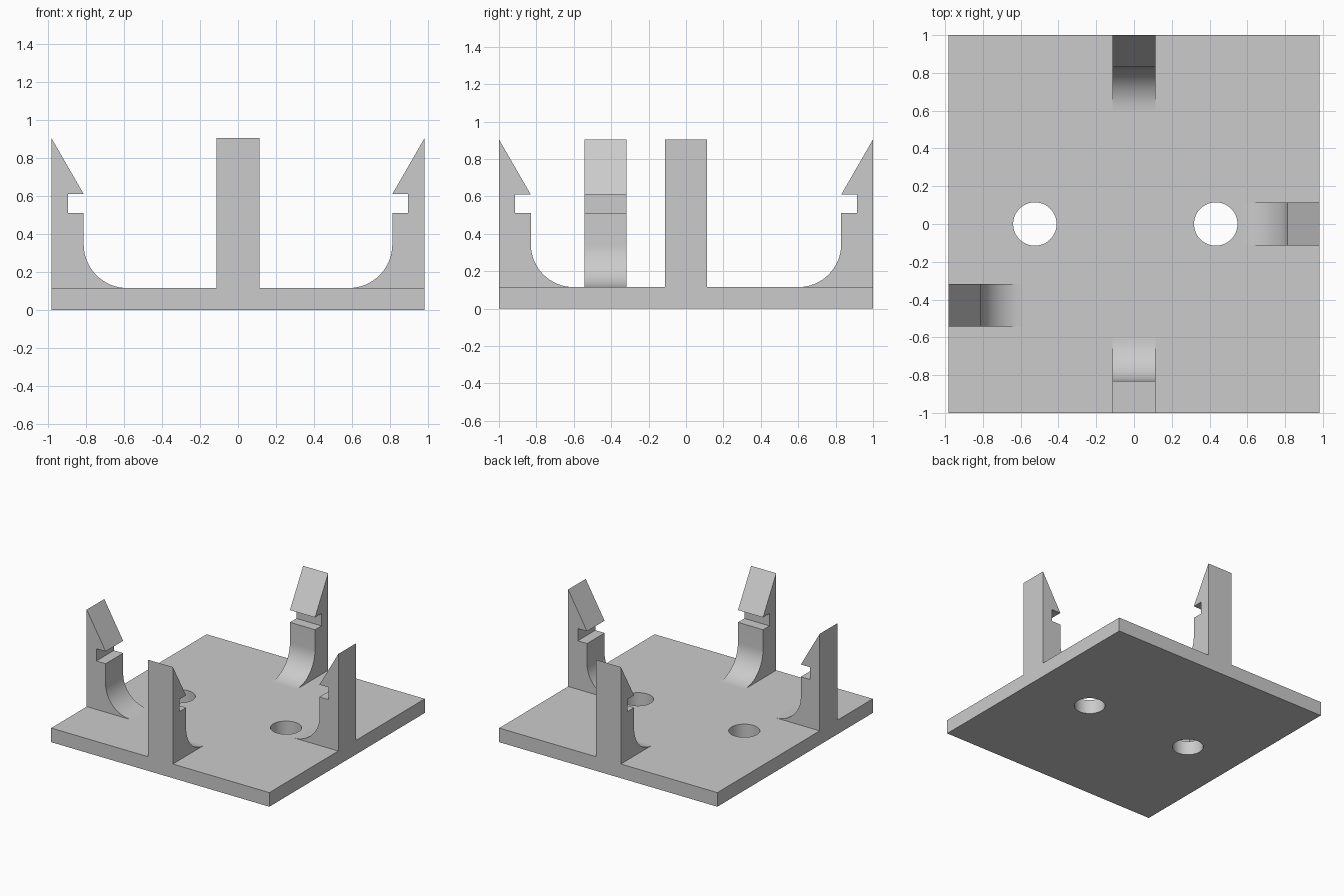
import bpy
import bmesh
from math import cos, sin, pi, radians
from mathutils import Matrix

old = bpy.data.objects.get("Cube")
if old:
    bpy.data.objects.remove(old, do_unlink=True)

HALF_X, HALF_Y, THICK = 0.983, 1.0, 0.115
CLIP_W, CLIP_D, FILLET = 0.226, 0.17, 0.23
HOLE_R = 0.115

grey = bpy.data.materials.new("plain grey")
grey.use_nodes = True
colour = (0.6, 0.6, 0.6, 1)
grey.diffuse_color = colour
grey.node_tree.nodes["Principled BSDF"].inputs["Base Color"].default_value = colour


def add_object(name, bm):
    bmesh.ops.recalc_face_normals(bm, faces=bm.faces)
    mesh = bpy.data.meshes.new(name)
    bm.to_mesh(mesh)
    bm.free()
    mesh.materials.append(grey)
    obj = bpy.data.objects.new(name, mesh)
    bpy.context.collection.objects.link(obj)
    return obj


def smooth(obj):
    bpy.ops.object.select_all(action='DESELECT')
    obj.select_set(True)
    bpy.context.view_layer.objects.active = obj
    bpy.ops.object.shade_smooth_by_angle(angle=radians(30))


# Base plate with two round screw holes
bm = bmesh.new()
bmesh.ops.create_cube(bm, size=1, matrix=Matrix.Translation((0, 0, THICK / 2))
                      @ Matrix.Diagonal((2 * HALF_X, 2 * HALF_Y, THICK, 1)))
plate = add_object("base_plate", bm)

bm = bmesh.new()
for x in (-0.525, 0.433):
    bmesh.ops.create_cone(bm, cap_ends=True, segments=48, radius1=HOLE_R, radius2=HOLE_R,
                          depth=1, matrix=Matrix.Translation((x, 0, 0)))
cutter = add_object("hole_cutter", bm)
cutter.hide_render = True

cut = plate.modifiers.new("holes", 'BOOLEAN')
cut.operation = 'DIFFERENCE'
cut.solver = 'EXACT'
cut.object = cutter
bpy.context.view_layer.objects.active = plate
bpy.ops.object.modifier_apply(modifier=cut.name)
bpy.data.objects.remove(cutter, do_unlink=True)
smooth(plate)

# Clip profile: distance inward from the plate edge, then height
profile = [(0, THICK), (0, 0.905), (CLIP_D, 0.61), (0.087, 0.61),
           (0.087, 0.51), (CLIP_D, 0.51)]
STEPS = 16
for i in range(STEPS + 1):
    a = pi + i / STEPS * pi / 2
    profile.append((CLIP_D + FILLET * (1 + cos(a)), THICK + FILLET * (1 + sin(a))))


def add_clip(name, x, y, turn):
    """Extrude the profile across its width, pointing inward along the turned x axis."""
    bm = bmesh.new()
    face = bm.faces.new([bm.verts.new((d, -CLIP_W / 2, z)) for d, z in profile])
    side = bmesh.ops.extrude_face_region(bm, geom=[face])["geom"]
    verts = [v for v in side if isinstance(v, bmesh.types.BMVert)]
    bmesh.ops.translate(bm, verts=verts, vec=(0, CLIP_W, 0))
    bm.transform(Matrix.Translation((x, y, 0)) @ Matrix.Rotation(radians(turn), 4, 'Z'))
    smooth(add_object(name, bm))


# Four snap clips around the rim; the right one is set forward
add_clip("right_clip", -HALF_X, -0.43, 0)
add_clip("left_clip", HALF_X, 0, 180)
add_clip("front_clip", 0, -HALF_Y, 90)
add_clip("back_clip", 0, HALF_Y, -90)
